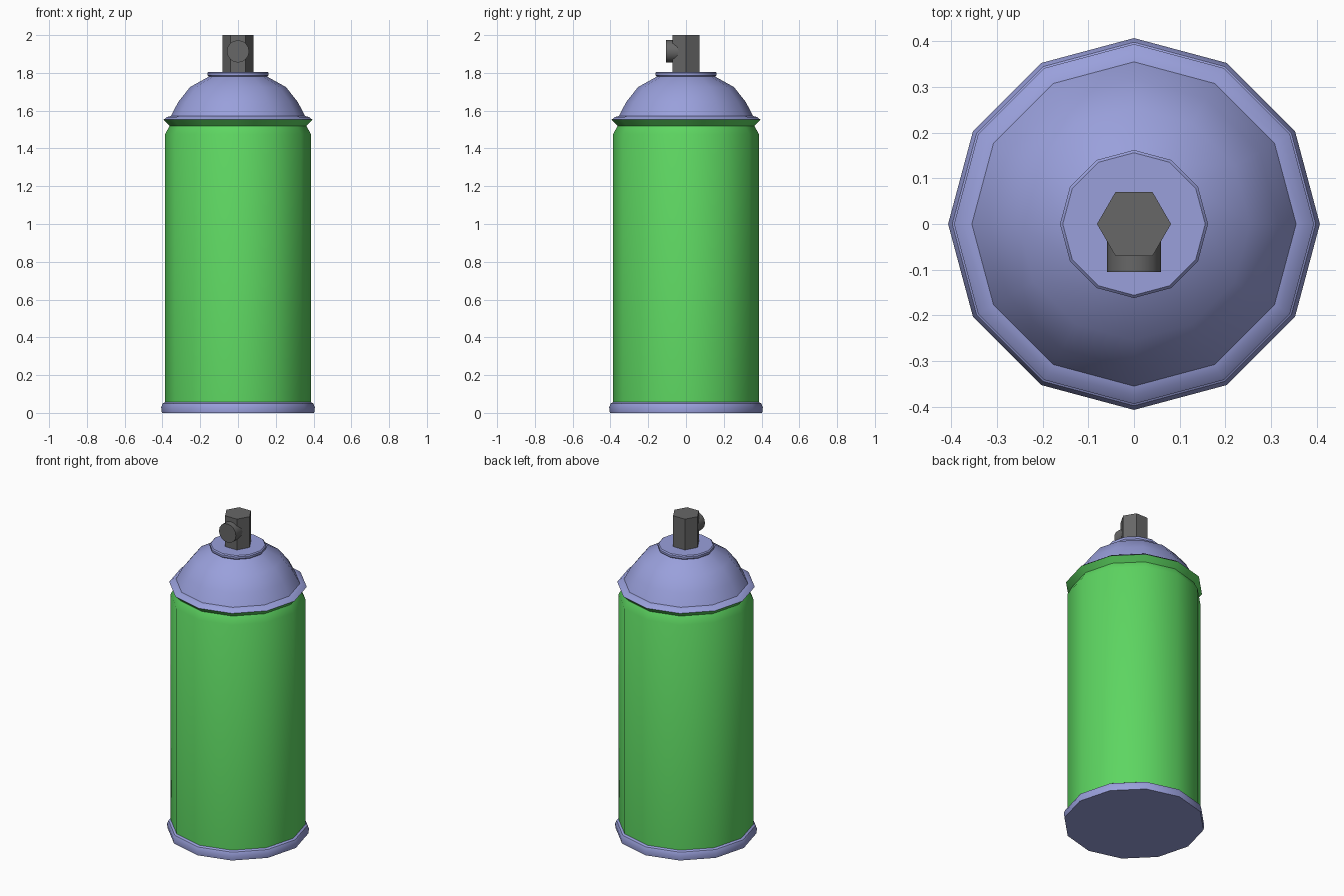
import bpy, bmesh, math

if "Cube" in bpy.data.objects:
    bpy.data.objects.remove(bpy.data.objects["Cube"])


def mat(name, rgb):
    m = bpy.data.materials.new(name)
    m.diffuse_color = (*rgb, 1)
    m.use_nodes = True
    m.node_tree.nodes["Principled BSDF"].inputs["Base Color"].default_value = m.diffuse_color
    return m


lilac = mat("lilac metal", (0.32, 0.35, 0.71))
green = mat("green paint", (0.11, 0.67, 0.12))
grey = mat("dark grey plastic", (0.135, 0.135, 0.135))


def lathe(name, profile, sides, material, cap_bottom=False, cap_top=False):
    """Revolve (radius, height) points around z, with a vertex on +x."""
    bm = bmesh.new()
    rings = [[bm.verts.new((r * math.cos(2 * math.pi * i / sides),
                            r * math.sin(2 * math.pi * i / sides), z))
              for i in range(sides)] for r, z in profile]
    for a, b in zip(rings, rings[1:]):
        for i in range(sides):
            j = (i + 1) % sides
            bm.faces.new((a[i], a[j], b[j], b[i]))
    if cap_bottom:
        bm.faces.new(rings[0][::-1])
    if cap_top:
        bm.faces.new(rings[-1])
    me = bpy.data.meshes.new(name)
    bm.to_mesh(me)
    bm.free()
    me.materials.append(material)
    ob = bpy.data.objects.new(name, me)
    bpy.context.collection.objects.link(ob)
    bpy.ops.object.select_all(action='DESELECT')
    ob.select_set(True)
    bpy.context.view_layer.objects.active = ob
    bpy.ops.object.shade_smooth_by_angle(angle=math.radians(35))
    return ob


# Base rim
lathe("base_rim", [(0.403, 0), (0.407, 0.03), (0.398, 0.05), (0.386, 0.057)],
      12, lilac, cap_bottom=True)

# Painted body with tapered neck and flared collar
lathe("can_body", [(0.386, 0.057), (0.386, 1.475), (0.362, 1.52),
                   (0.394, 1.552)], 12, green)

# Dome with rolled seam and valve ring
lathe("dome", [(0.394, 1.552), (0.375, 1.567), (0.355, 1.572), (0.317, 1.645),
               (0.254, 1.725), (0.155, 1.78), (0.162, 1.787), (0.162, 1.8),
               (0.156, 1.806)], 12, lilac, cap_top=True)

# Hexagonal spray button
lathe("spray_button", [(0.081, 1.80), (0.081, 2.0)], 6, grey, True, True)

# Round nozzle facing the front
nozzle = lathe("nozzle", [(0.059, 0), (0.059, 0.085)], 16, grey, True, True)
nozzle.location = (0, -0.02, 1.914)
nozzle.rotation_euler = (math.radians(90), 0, 0)
